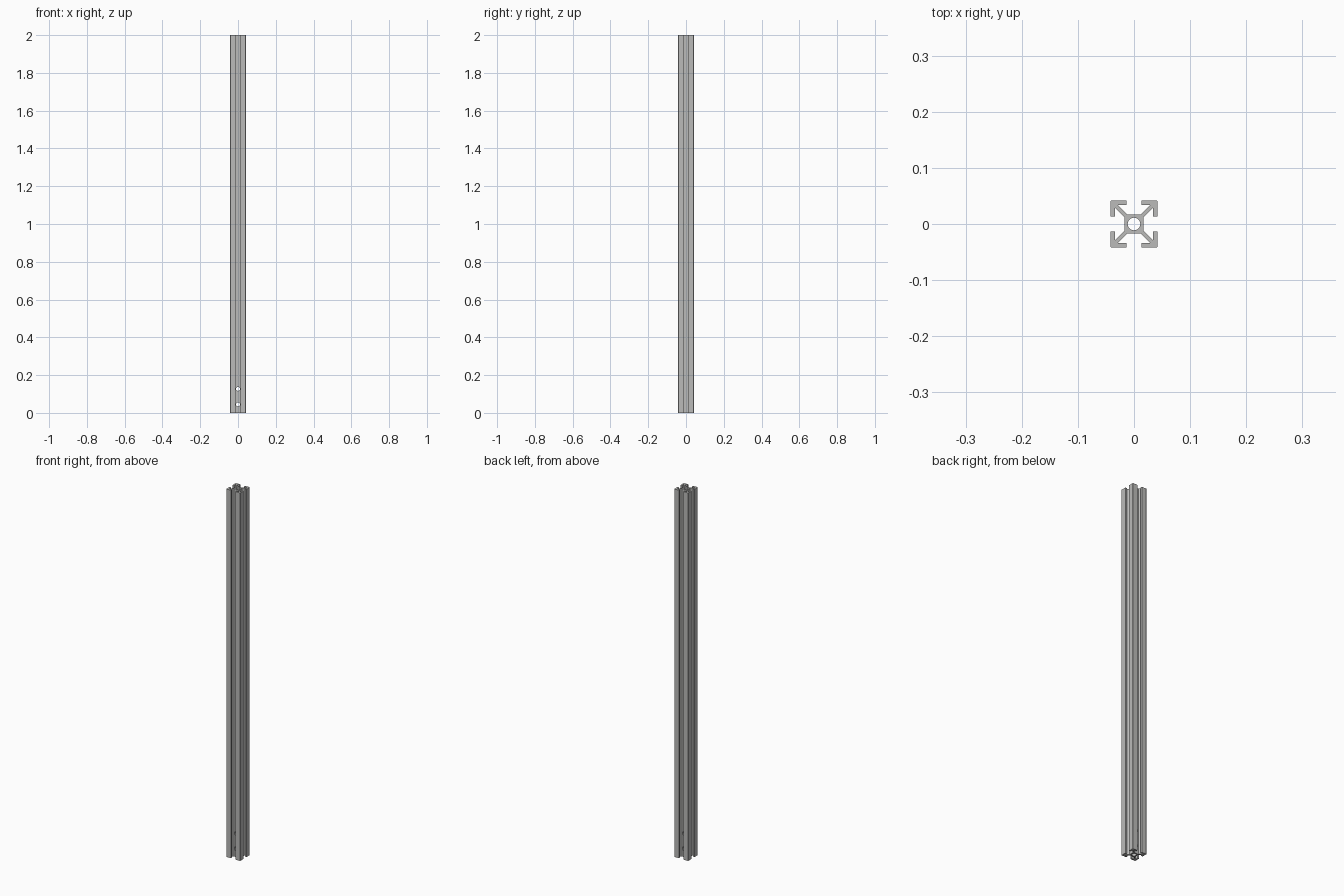
import bpy, bmesh, math
from mathutils import Matrix, Vector

if "Cube" in bpy.data.objects:
    bpy.data.objects.remove(bpy.data.objects["Cube"])

LENGTH = 2.0
HALF = 0.042      # half of the outer width
SLOT = 0.0135     # half of the slot opening
LIP = 0.0335      # inner face of the lips
CORE = 0.0168     # half of the central core
RIB = 0.0045      # diagonal rib offset
CHAMFER = 0.0015  # outer corner

aluminium = bpy.data.materials.new("aluminium grey")
aluminium.use_nodes = True
grey = (0.5, 0.5, 0.49, 1)
aluminium.diffuse_color = grey
aluminium.node_tree.nodes["Principled BSDF"].inputs["Base Color"].default_value = grey

# One side of the section, right half, from the core out to the corner
half_side = [(CORE - RIB, CORE), (LIP - RIB, LIP), (SLOT, LIP),
             (SLOT, HALF), (HALF - CHAMFER, HALF)]
side = [(-x, y) for x, y in reversed(half_side)] + half_side

# Slotted bar: four turned sides joined and extruded
bm = bmesh.new()
verts = []
for quarter in range(4):
    turn = Matrix.Rotation(-quarter * math.pi / 2, 3, "Z")
    verts += [bm.verts.new(turn @ Vector((x, y, 0))) for x, y in side]
face = bm.faces.new(verts)
result = bmesh.ops.extrude_face_region(bm, geom=[face])
top = [g for g in result["geom"] if isinstance(g, bmesh.types.BMVert)]
bmesh.ops.translate(bm, verts=top, vec=(0, 0, LENGTH))
bmesh.ops.recalc_face_normals(bm, faces=bm.faces)
mesh = bpy.data.meshes.new("slotted_bar")
bm.to_mesh(mesh)
bm.free()
mesh.materials.append(aluminium)
bar = bpy.data.objects.new("slotted_bar", mesh)
bpy.context.collection.objects.link(bar)
bpy.context.view_layer.objects.active = bar


def drill(name, radius, depth, location, rotation=(0, 0, 0)):
    """Cut a round hole through the bar."""
    bpy.ops.mesh.primitive_cylinder_add(vertices=32, radius=radius, depth=depth,
                                        location=location, rotation=rotation)
    cutter = bpy.context.object
    cutter.name = name
    cutter.hide_render = True
    cutter.data.materials.append(aluminium)
    cut = bar.modifiers.new(name, "BOOLEAN")
    cut.operation = "DIFFERENCE"
    cut.solver = "EXACT"
    cut.object = cutter
    bpy.context.view_layer.objects.active = bar
    bpy.ops.object.modifier_apply(modifier=name)
    bpy.data.objects.remove(cutter)


# Long centre bore and two cross holes near the foot
drill("centre_bore", 0.0112, LENGTH * 1.1, (0, 0, LENGTH / 2))
for z in (0.045, 0.127):
    drill("cross_hole", 0.0105, HALF * 3, (0, 0, z), (math.pi / 2, 0, 0))

bpy.ops.object.select_all(action="DESELECT")
bar.select_set(True)
bpy.context.view_layer.objects.active = bar
bpy.ops.object.shade_smooth_by_angle(angle=math.radians(30))
